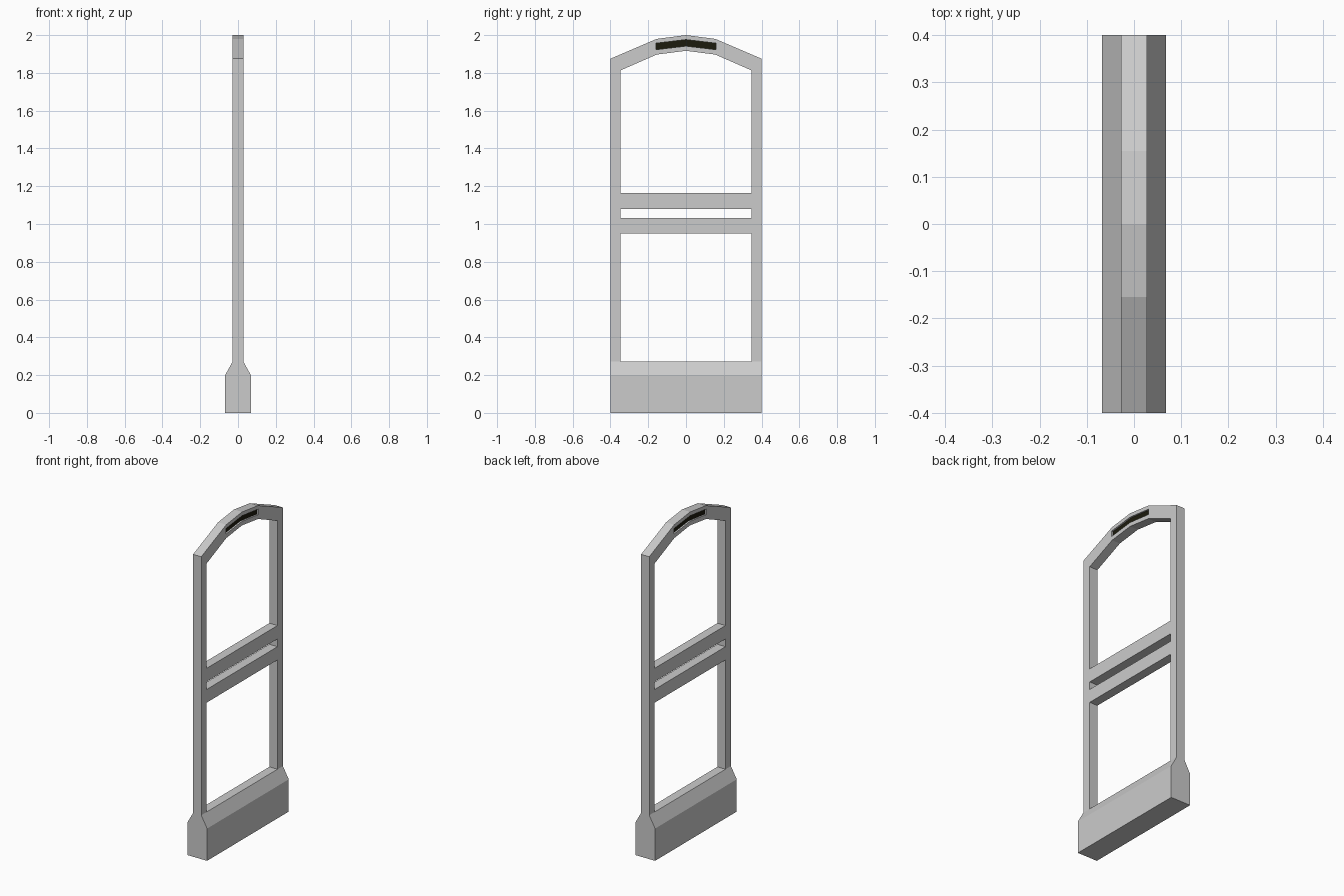
import bpy, bmesh

if "Cube" in bpy.data.objects:
    bpy.data.objects.remove(bpy.data.objects["Cube"])

T = 0.028  # half thickness of the frame


def make_object(name, bm):
    bmesh.ops.recalc_face_normals(bm, faces=bm.faces)
    mesh = bpy.data.meshes.new(name)
    bm.to_mesh(mesh)
    bm.free()
    obj = bpy.data.objects.new(name, mesh)
    bpy.context.collection.objects.link(obj)
    return obj


def mirrored(half):
    """Complete a (y, z) line given from the -y end to the middle."""
    return half + [(-y, z) for y, z in reversed(half) if y != 0]


def band(name, upper, lower, half_x):
    """Strip between two (y, z) lines, given thickness along x."""
    bm = bmesh.new()
    rows = [[bm.verts.new((s * half_x, y, z)) for s, (y, z) in
             ((-1, u), (1, u), (1, l), (-1, l))] for u, l in zip(upper, lower)]
    for a, b in zip(rows, rows[1:]):
        for i in range(4):
            j = (i + 1) % 4
            bm.faces.new((a[i], a[j], b[j], b[i]))
    bm.faces.new(rows[0])
    bm.faces.new(rows[-1])
    return make_object(name, bm)


# Tapered base, a profile in x and z run along y
bm = bmesh.new()
profile = [(-0.068, 0), (0.068, 0), (0.068, 0.2), (T, 0.272), (-T, 0.272), (-0.068, 0.2)]
face = bm.faces.new([bm.verts.new((x, -0.4, z)) for x, z in profile])
ext = bmesh.ops.extrude_face_region(bm, geom=[face])
bmesh.ops.translate(bm, vec=(0, 0.8, 0),
                    verts=[v for v in ext["geom"] if isinstance(v, bmesh.types.BMVert)])
make_object("base", bm)

# Arched frame with both posts
outer = mirrored([(-0.4, 0.272), (-0.4, 1.875), (-0.155, 1.98), (0, 2.0)])
inner = mirrored([(-0.347, 0.272), (-0.347, 1.813), (-0.155, 1.897), (0, 1.917)])
frame = band("arched_frame", outer, inner, T)

# Slot in the arch
slot_top = mirrored([(-0.159, 1.957), (0, 1.976)])
slot_bottom = mirrored([(-0.159, 1.923), (0, 1.942)])
cutter = band("slot_cutter", slot_top, slot_bottom, 0.1)
cutter.hide_render = True
cutter.hide_viewport = True
cut = frame.modifiers.new("slot", "BOOLEAN")
cut.operation = "DIFFERENCE"
cut.solver = "EXACT"
cut.object = cutter

# Dark lamp panel set into the slot
dark = bpy.data.materials.new("dark_lens")
dark.diffuse_color = (0.012, 0.011, 0.004, 1)
dark.use_nodes = True
dark.node_tree.nodes["Principled BSDF"].inputs["Base Color"].default_value = dark.diffuse_color
lamp = band("lamp_panel", slot_top, slot_bottom, T - 0.01)
lamp.data.materials.append(dark)

# Two crossbars between the posts
for name, low, high in (("lower_crossbar", 0.95, 1.032), ("upper_crossbar", 1.08, 1.163)):
    band(name, [(-0.347, high), (0.347, high)], [(-0.347, low), (0.347, low)], T)
